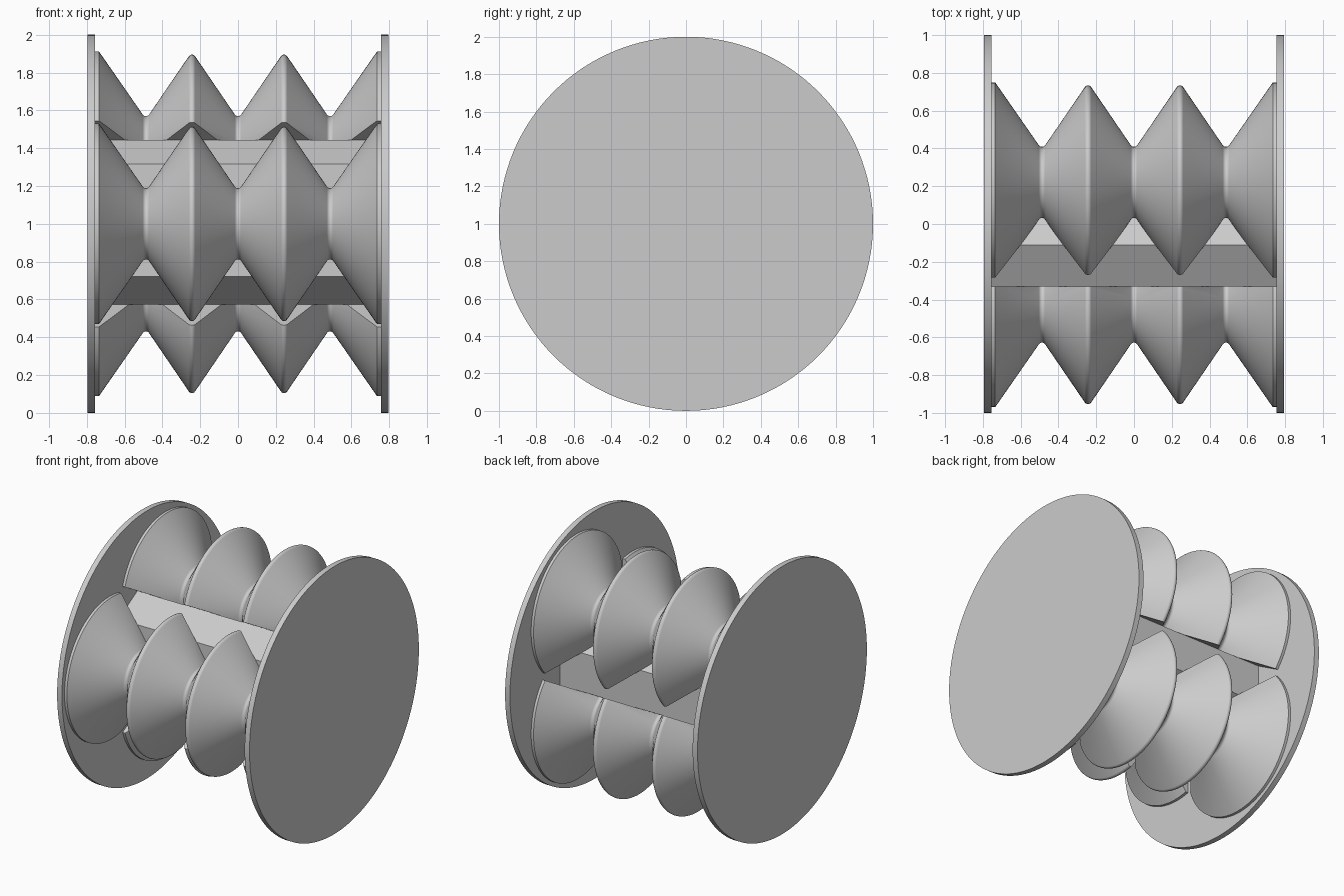
import bpy, bmesh, math
from mathutils import Matrix

cube = bpy.data.objects.get("Cube")
if cube:
    bpy.data.objects.remove(cube)

grey = bpy.data.materials.new("plain_grey")
grey.use_nodes = True
colour = (0.6, 0.6, 0.6, 1)
grey.diffuse_color = colour
grey.node_tree.nodes["Principled BSDF"].inputs["Base Color"].default_value = colour

INNER = 0.755     # inside face of the end discs
CUT = 0.33        # distance of the flat lobe backs from the main axis
OFFSET = 0.44     # distance of the lobe axes from the main axis


def finish(bm, name, turn=0.0):
    """Turn the part about the main axis, lift it and shade it."""
    bmesh.ops.recalc_face_normals(bm, faces=bm.faces)
    bm.transform(Matrix.Translation((0, 0, 1)) @ Matrix.Rotation(turn, 4, 'X'))
    mesh = bpy.data.meshes.new(name)
    bm.to_mesh(mesh)
    bm.free()
    mesh.materials.append(grey)
    obj = bpy.data.objects.new(name, mesh)
    bpy.context.collection.objects.link(obj)
    bpy.ops.object.select_all(action='DESELECT')
    obj.select_set(True)
    bpy.context.view_layer.objects.active = obj
    bpy.ops.object.shade_smooth_by_angle(angle=math.radians(35))


def prism(outline, x0, x1):
    """Extrude a y-z outline along x."""
    bm = bmesh.new()
    ends = [[bm.verts.new((x, y, z)) for y, z in outline] for x in (x0, x1)]
    for ring in ends:
        bm.faces.new(ring)
    for i in range(len(outline)):
        j = (i + 1) % len(outline)
        bm.faces.new((ends[0][i], ends[0][j], ends[1][j], ends[1][i]))
    return bm


def lobe_profile():
    """Zigzag of rounded valleys and peaks between two short rims."""
    rim, peak, valley, pitch, fillet, slope = 0.53, 0.514, 0.188, 0.2435, 0.02, 0.97
    points = [(-INNER, rim), (-0.735, rim)]
    for k in range(-2, 3):
        side = 1 if k % 2 else -1
        centre = peak - fillet if side > 0 else valley + fillet
        for step in range(-3, 4):
            a = slope * step / 3
            points.append((k * pitch + fillet * math.sin(a),
                           centre + side * fillet * math.cos(a)))
    return points + [(0.735, rim), (INNER, rim)]


def lobe(name, turn):
    """Lathe the zigzag, then slice it flat on its inner side."""
    bm = bmesh.new()
    sides = 96
    rings = []
    for x, r in lobe_profile():
        rings.append([bm.verts.new((x, -OFFSET + r * math.cos(math.tau * i / sides),
                                    r * math.sin(math.tau * i / sides)))
                      for i in range(sides)])
    for a, b in zip(rings, rings[1:]):
        for i in range(sides):
            j = (i + 1) % sides
            bm.faces.new((a[i], a[j], b[j], b[i]))
    bm.faces.new(rings[0])
    bm.faces.new(rings[-1])
    bmesh.ops.bisect_plane(bm, geom=bm.verts[:] + bm.edges[:] + bm.faces[:],
                           plane_co=(0, -CUT, 0), plane_no=(0, 1, 0), clear_outer=True)
    bmesh.ops.holes_fill(bm, edges=[e for e in bm.edges if e.is_boundary])
    finish(bm, name, turn)


# End discs
circle = [(math.cos(math.tau * i / 128), math.sin(math.tau * i / 128)) for i in range(128)]
finish(prism(circle, -0.795, -INNER), "right_end_disc")
finish(prism(circle, INNER, 0.795), "left_end_disc")

# Six-sided core: three lobe seats alternating with three channel floors
third = math.tau / 3
planes = []
for k, floor in enumerate((0.44, 0.41, 0.407)):
    seat_angle = math.pi - k * third
    planes += [(seat_angle, CUT), (seat_angle - third / 2, floor)]
outline = []
for i, (a, d) in enumerate(planes):
    b, e = planes[(i + 1) % 6]
    det = math.sin(b - a)
    outline.append(((d * math.sin(b) - e * math.sin(a)) / det,
                    (e * math.cos(a) - d * math.cos(b)) / det))
finish(prism(outline, -INNER, INNER), "core")

# Ribbed lobes
for k, name in enumerate(("front_lobe", "upper_lobe", "lower_lobe")):
    lobe(name, -k * third)
